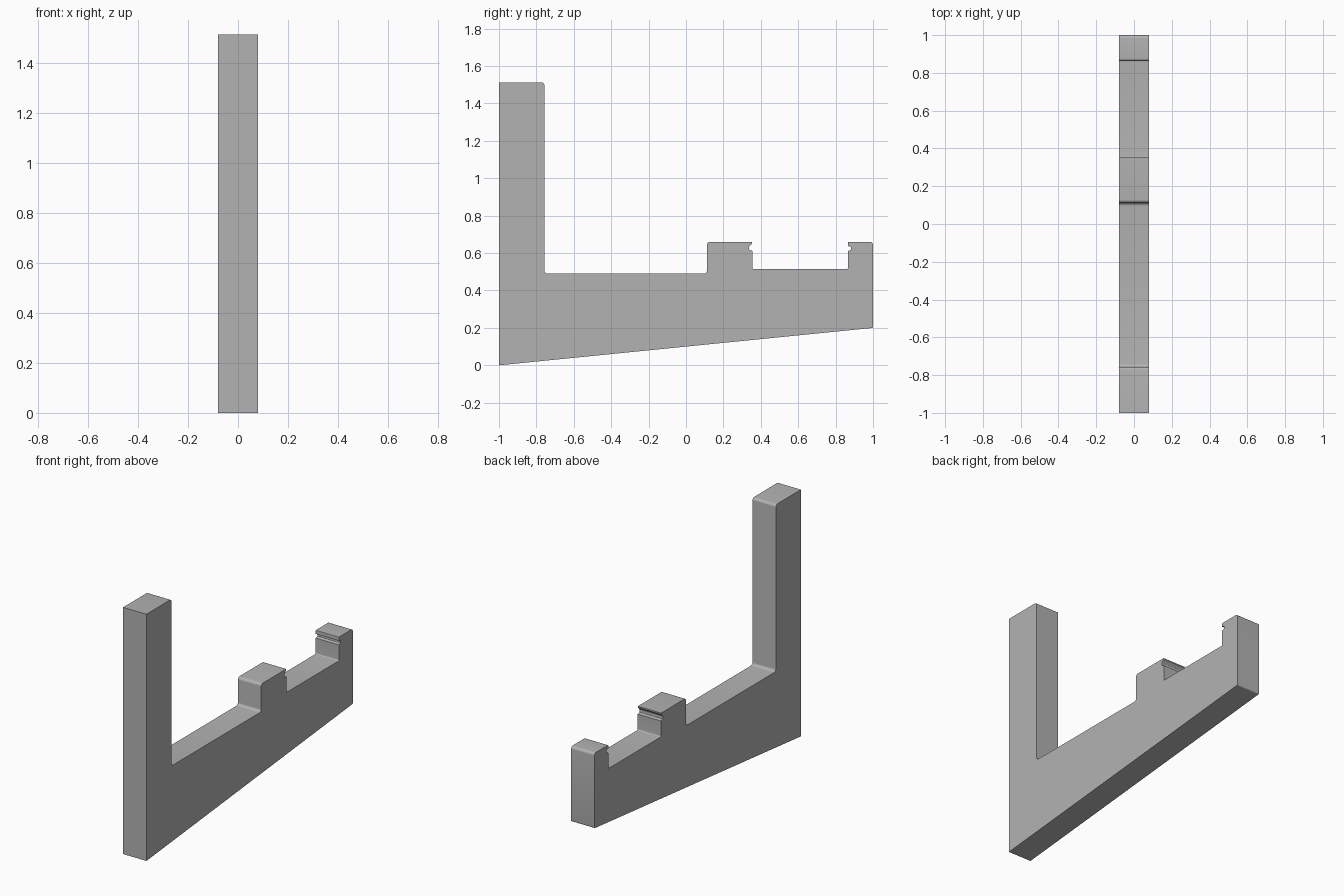
import bpy, bmesh, math
from mathutils import Vector

cube = bpy.data.objects.get("Cube")
if cube:
    bpy.data.objects.remove(cube)

HALF_WIDTH = 0.079
R = 0.016

# Side profile (y, z, corner radius), walked from the low front corner
profile = [
    (-1, 0, 0), (1, 0.2, 0.008),
    (1, 0.66, R),                                       # rear jaw top
    (0.866, 0.66, 0.004), (0.866, 0.637, 0),
    (0.882, 0.634, 0.004), (0.882, 0.617, 0.004),       # rear groove
    (0.866, 0.612, 0), (0.866, 0.515, 0.006),
    (0.355, 0.515, 0.006), (0.355, 0.612, 0),           # slot floor
    (0.338, 0.617, 0.004), (0.338, 0.636, 0.004),       # front groove
    (0.354, 0.652, 0), (0.354, 0.66, 0),
    (0.112, 0.66, R), (0.112, 0.49, R),                 # middle block
    (-0.757, 0.49, R), (-0.757, 1.513, R),              # ledge and post
    (-1, 1.513, 0),
]


def rounded(points, steps=5):
    """Replace each corner that has a radius with an arc."""
    out = []
    for i, (y, z, r) in enumerate(points):
        p = Vector((y, z))
        if not r:
            out.append(p)
            continue
        a = (Vector(points[i - 1][:2]) - p).normalized()
        b = (Vector(points[(i + 1) % len(points)][:2]) - p).normalized()
        half = a.angle(b) / 2
        centre = p + (a + b).normalized() * r / math.sin(half)
        start = p + a * r / math.tan(half) - centre
        end = p + b * r / math.tan(half) - centre
        for k in range(steps + 1):
            t = k / steps
            out.append(centre + start.lerp(end, t).normalized() * r)
    return out


# Bracket body: extruded side profile
bm = bmesh.new()
side = bm.faces.new([bm.verts.new((-HALF_WIDTH, p.x, p.y)) for p in rounded(profile)])
extruded = bmesh.ops.extrude_face_region(bm, geom=[side])["geom"]
bmesh.ops.translate(bm, vec=(2 * HALF_WIDTH, 0, 0),
                    verts=[v for v in extruded if isinstance(v, bmesh.types.BMVert)])
bmesh.ops.recalc_face_normals(bm, faces=bm.faces)
mesh = bpy.data.meshes.new("bracket_body")
bm.to_mesh(mesh)
bm.free()
body = bpy.data.objects.new("bracket_body", mesh)
bpy.context.collection.objects.link(body)

# Plain grey finish
grey = bpy.data.materials.new("plain_grey")
grey.use_nodes = True
colour = (0.45, 0.45, 0.45, 1)
grey.diffuse_color = colour
grey.node_tree.nodes["Principled BSDF"].inputs["Base Color"].default_value = colour
mesh.materials.append(grey)

bpy.context.view_layer.objects.active = body
body.select_set(True)
bpy.ops.object.shade_smooth_by_angle(angle=math.radians(30))
